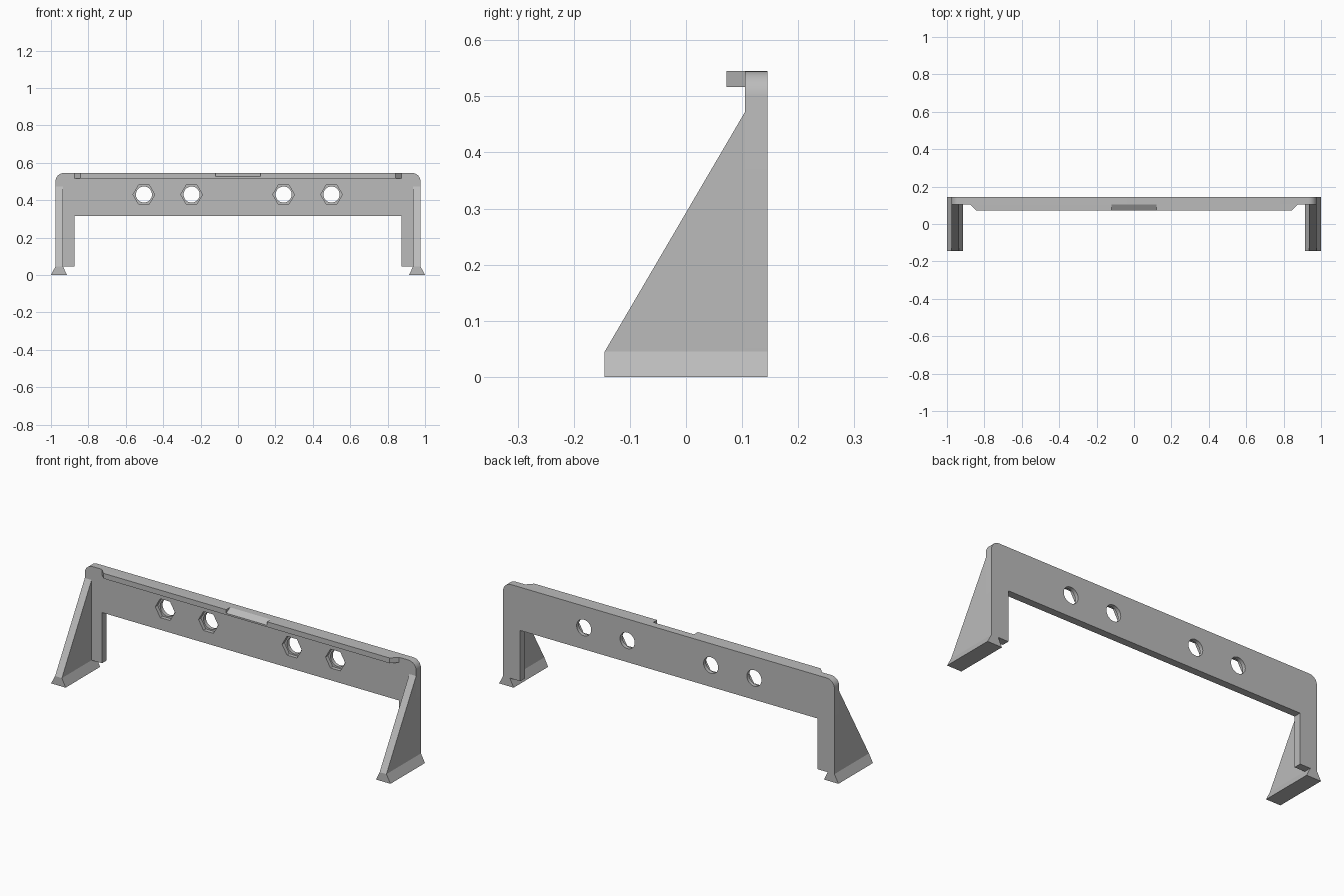
import bpy, bmesh, math
from mathutils import Vector

old = bpy.data.objects.get("Cube")
if old:
    bpy.data.objects.remove(old, do_unlink=True)

grey = bpy.data.materials.new("light grey")
grey.use_nodes = True
grey.diffuse_color = (0.5, 0.5, 0.5, 1)
grey.node_tree.nodes["Principled BSDF"].inputs["Base Color"].default_value = (0.5, 0.5, 0.5, 1)

BACK, FRONT, PLATE_Y = 0.145, -0.145, 0.105
TOP, FOOT_H = 0.545, 0.045
WEB_IN, WEB_OUT = 0.936, 0.976


def prism(name, profile, axis, start, end):
    """Extrude a 2D profile along one axis; the other two keep their order."""
    def place(p, d):
        co = list(p)
        co.insert(axis, d)
        return Vector(co)
    bm = bmesh.new()
    face = bm.faces.new([bm.verts.new(place(p, start)) for p in profile])
    out = bmesh.ops.extrude_face_region(bm, geom=[face])
    moved = [v for v in out["geom"] if isinstance(v, bmesh.types.BMVert)]
    shift = Vector((0, 0, 0))
    shift[axis] = end - start
    bmesh.ops.translate(bm, verts=moved, vec=shift)
    bmesh.ops.recalc_face_normals(bm, faces=bm.faces)
    mesh = bpy.data.meshes.new(name)
    bm.to_mesh(mesh)
    bm.free()
    mesh.materials.append(grey)
    ob = bpy.data.objects.new(name, mesh)
    bpy.context.collection.objects.link(ob)
    return ob


def circle(cx, cz, r, n, a0=0, a1=2 * math.pi, closed=True):
    steps = n if closed else n - 1
    return [(cx + r * math.cos(a0 + (a1 - a0) * i / steps),
             cz + r * math.sin(a0 + (a1 - a0) * i / steps)) for i in range(n)]


def activate(ob):
    bpy.ops.object.select_all(action="DESELECT")
    ob.select_set(True)
    bpy.context.view_layer.objects.active = ob


def cut(ob, cutter):
    mod = ob.modifiers.new("cut", "BOOLEAN")
    mod.operation, mod.solver, mod.object = "DIFFERENCE", "EXACT", cutter
    activate(ob)
    bpy.ops.object.modifier_apply(modifier=mod.name)
    bpy.data.objects.remove(cutter, do_unlink=True)


# Back plate: rounded top corners, two legs
R, LEG_IN, BEAM_Z = 0.045, 0.875, 0.315
half = [(LEG_IN, BEAM_Z), (LEG_IN, FOOT_H), (WEB_OUT, FOOT_H)]
half += circle(WEB_OUT - R, TOP - R, R, 9, 0, math.pi / 2, False)
plate = prism("back_plate", half + [(-x, z) for x, z in reversed(half)], 1, PLATE_Y, BACK)

# Bolt holes with hexagonal nut pockets on the front
for x in (-0.503, -0.248, 0.244, 0.5):
    cut(plate, prism("hole_cutter", circle(x, 0.43, 0.043, 32), 1, 0.09, 0.16))
    cut(plate, prism("nut_cutter", circle(x, 0.43, 0.058, 6), 1, 0.09, 0.125))
activate(plate)
bpy.ops.object.shade_smooth_by_angle(angle=math.radians(30))

# Top lip with chamfered ends and a sloping thumb recess
lip = prism("top_lip", [(-0.875, PLATE_Y), (-0.843, 0.072), (0.843, 0.072), (0.875, PLATE_Y)],
            2, 0.517, TOP)
cut(lip, prism("recess_cutter", [(0.1045, TOP), (0.072, 0.526), (0.06, 0.519), (0.06, 0.57), (0.1045, 0.57)],
               0, -0.12, 0.12))

# Side gussets and flared feet
for side, s in (("left", 1), ("right", -1)):
    prism(side + "_gusset", [(FRONT, FOOT_H), (PLATE_Y, FOOT_H), (PLATE_Y, 0.472)],
          0, s * WEB_IN, s * WEB_OUT)
    prism(side + "_foot", [(s * 0.914, 0), (s * 1.0, 0), (s * WEB_OUT, FOOT_H), (s * WEB_IN, FOOT_H)],
          1, FRONT, BACK)
